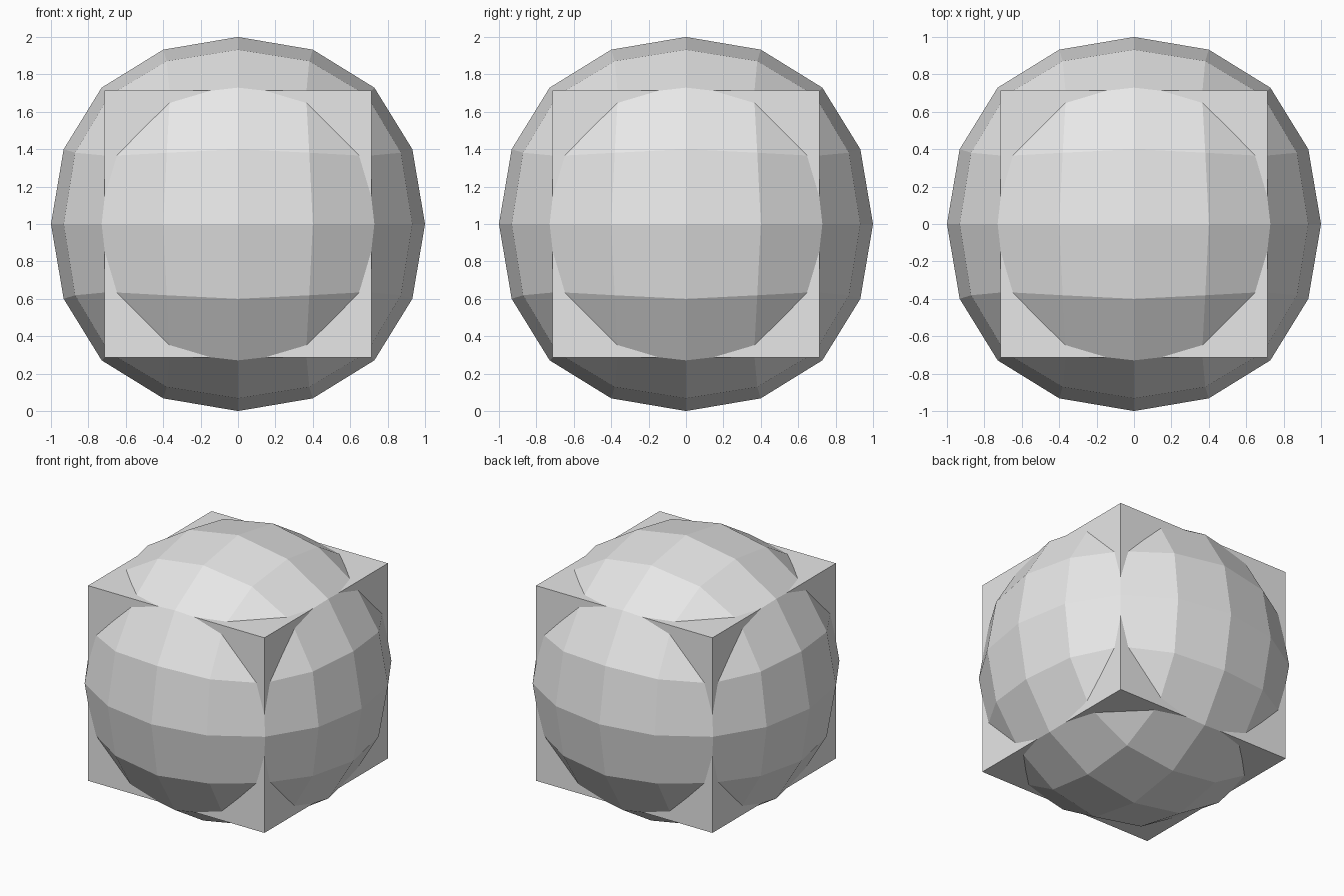
import bpy, bmesh

if "Cube" in bpy.data.objects:
    bpy.data.objects.remove(bpy.data.objects["Cube"])

grey = bpy.data.materials.new("light grey")
grey.diffuse_color = (0.8, 0.8, 0.8, 1)
grey.use_nodes = True
grey.node_tree.nodes["Principled BSDF"].inputs["Base Color"].default_value = grey.diffuse_color


def cube_object(name, half, cuts=0, reshape=None):
    bm = bmesh.new()
    bmesh.ops.create_cube(bm, size=2)
    if cuts:
        bmesh.ops.subdivide_edges(bm, edges=bm.edges[:], cuts=cuts, use_grid_fill=True)
    for v in bm.verts:
        if reshape:
            reshape(v)
        v.co *= half
        v.co.z += 1
    bmesh.ops.recalc_face_normals(bm, faces=bm.faces[:])
    mesh = bpy.data.meshes.new(name)
    bm.to_mesh(mesh)
    bm.free()
    mesh.materials.append(grey)
    obj = bpy.data.objects.new(name, mesh)
    bpy.context.collection.objects.link(obj)
    return obj


# Rounded position of each kind of grid point, keyed by its sorted
# distances from the centre in half-steps (largest first)
ROUNDED = {
    (2, 0, 0): {2: 1.0, 0: 0},
    (2, 1, 0): {2: 0.932, 1: 0.400, 0: 0},
    (2, 1, 1): {2: 0.871, 1: 0.381},
    (2, 2, 0): {2: 0.729, 0: 0},
    (2, 2, 1): {2: 0.688, 1: 0.364},
    (2, 2, 2): {2: 0.60},
}


def round_off(v):
    steps = [round(abs(c) * 2) for c in v.co]
    place = ROUNDED[tuple(sorted(steps, reverse=True))]
    v.co = [place[s] * (1 if c > 0 else -1) for s, c in zip(steps, v.co)]


# Solid block with a faceted quad ball bulging through its six faces
cube_object("block", 0.7125)
cube_object("faceted_ball", 1.0, cuts=3, reshape=round_off)
